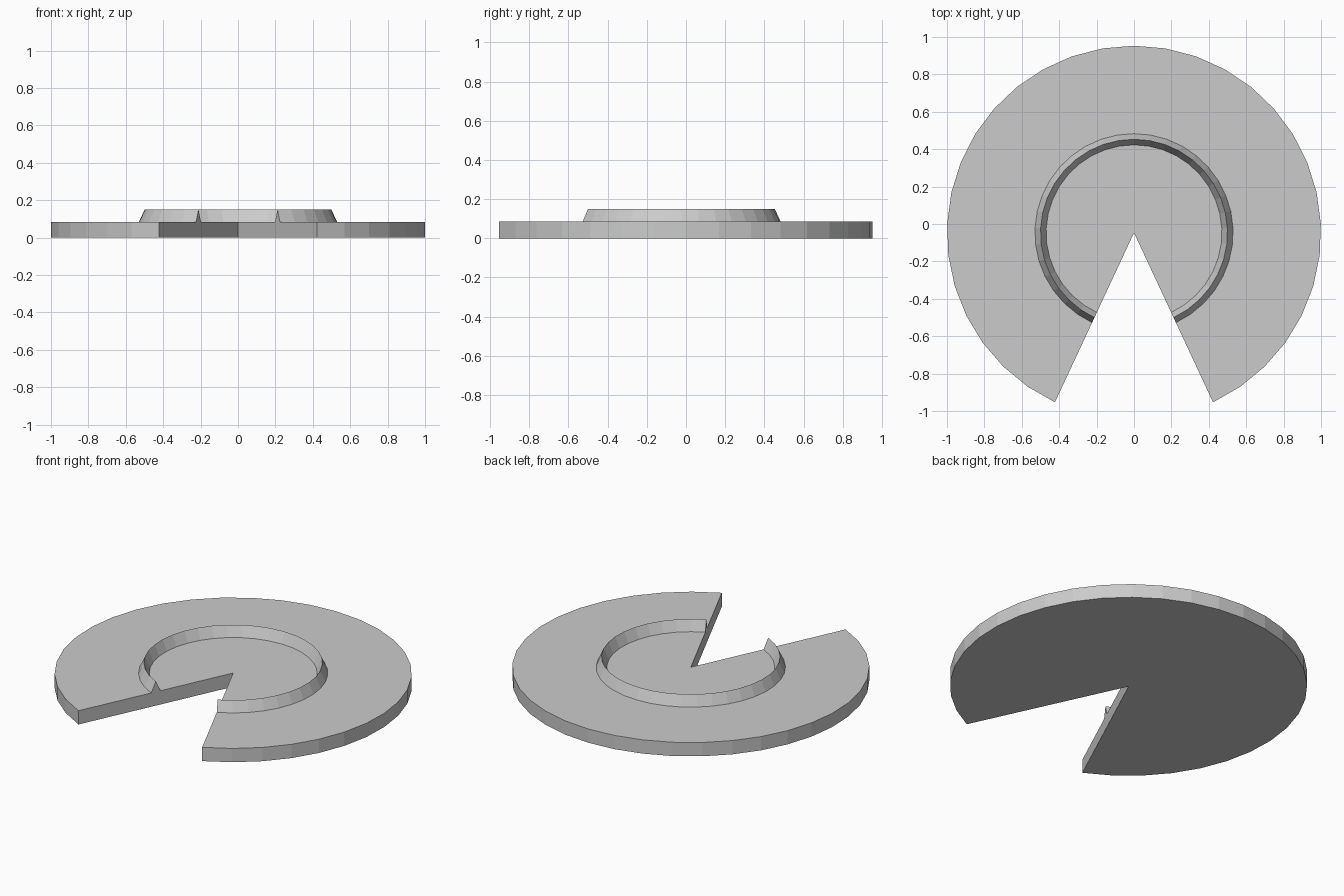
import bpy, bmesh
from math import radians, sin, cos
from mathutils import Matrix, Vector

if "Cube" in bpy.data.objects:
    bpy.data.objects.remove(bpy.data.objects["Cube"])

CENTRE_Y = -0.047
HALF_GAP = radians(25)
STEPS = 32

# Cross-section (radius, height): flat plate with a triangular raised ridge
PROFILE = [(0, 0), (1, 0), (1, 0.085), (0.53, 0.085),
           (0.50, 0.15), (0.47, 0.085), (0, 0.085)]

bm = bmesh.new()
start = -radians(90) + HALF_GAP
sweep = radians(360) - 2 * HALF_GAP


def section(angle):
    return [bm.verts.new((r * cos(angle), CENTRE_Y + r * sin(angle), z))
            for r, z in PROFILE]


# Revolve the cross-section around the wedge tip, leaving the gap at the front
rings = [section(start + sweep * i / STEPS) for i in range(STEPS + 1)]
for a, b in zip(rings, rings[1:]):
    for j in range(len(PROFILE) - 1):
        bm.faces.new((a[j], b[j], b[j + 1], a[j + 1]))

# Flat walls of the wedge cut
bm.faces.new(rings[0])
bm.faces.new(rings[-1][::-1])

# Weld the centre points and tidy the normals
bmesh.ops.remove_doubles(bm, verts=bm.verts, dist=1e-5)
bmesh.ops.recalc_face_normals(bm, faces=bm.faces)

mesh = bpy.data.meshes.new("notched_disc")
bm.to_mesh(mesh)
bm.free()
disc = bpy.data.objects.new("notched_disc", mesh)
bpy.context.collection.objects.link(disc)
